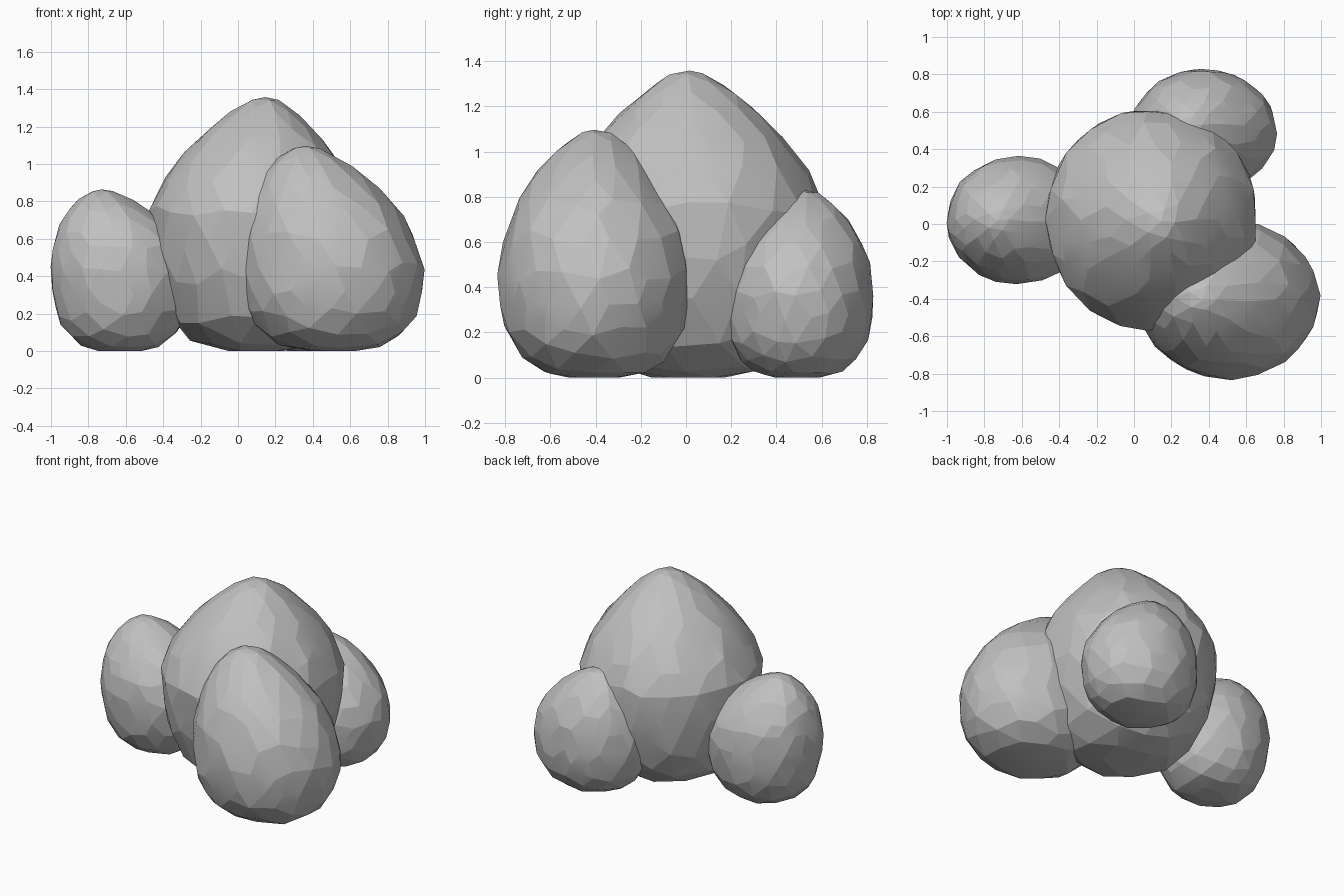
import bpy, bmesh, math, random
from mathutils import Vector

if "Cube" in bpy.data.objects:
    bpy.data.objects.remove(bpy.data.objects["Cube"])

stone = bpy.data.materials.new("stone_grey")
stone.use_nodes = True
GREY = (0.53, 0.53, 0.53, 1)
stone.diffuse_color = GREY
stone.node_tree.nodes["Principled BSDF"].inputs["Base Color"].default_value = GREY

# Boulder outline from the flat base to the blunt peak: (radius, height)
PROFILE = [(0, -1), (.34, -1), (.66, -.91), (.89, -.64), (.98, -.3), (1, .02),
           (.93, .32), (.75, .59), (.48, .82), (.2, .97), (0, 1)]


def outline(t):
    """Radius and height at fraction t along the outline."""
    s = t * (len(PROFILE) - 1)
    i = min(int(s), len(PROFILE) - 2)
    return Vector(PROFILE[i]).lerp(Vector(PROFILE[i + 1]), s - i)


def boulder(name, low, high, peak, height, middle, taper, seed):
    """Faceted boulder filling low..high in plan, leaning to its peak."""
    rng = random.Random(seed)
    centre = (Vector(low) + Vector(high)) / 2
    half = (Vector(high) - Vector(low)) / 2
    bm = bmesh.new()
    bmesh.ops.create_icosphere(bm, subdivisions=3, radius=1)
    for v in bm.verts:
        # Uneven facets
        d = v.co + Vector([rng.uniform(-.05, .05) for _ in range(3)])
        d.normalize()
        r, u = outline(math.acos(max(-1, min(1, -d.z))) / math.pi)
        rise = max(u, 0)
        r *= rng.uniform(.99, 1.015) * (1 - taper * rise)
        angle = math.atan2(d.y, d.x)
        axis = centre.lerp(Vector(peak), rise ** 1.5)
        z = middle * (1 + u) if u < 0 else middle + (height - middle) * u
        v.co = (axis.x + half.x * r * math.cos(angle),
                axis.y + half.y * r * math.sin(angle), z)
    bmesh.ops.recalc_face_normals(bm, faces=bm.faces)
    mesh = bpy.data.meshes.new(name)
    bm.to_mesh(mesh)
    bm.free()
    mesh.materials.append(stone)
    obj = bpy.data.objects.new(name, mesh)
    bpy.context.collection.objects.link(obj)
    bpy.ops.object.select_all(action='DESELECT')
    obj.select_set(True)
    bpy.context.view_layer.objects.active = obj
    bpy.ops.object.shade_smooth_by_angle(angle=math.radians(9))


boulder("main_boulder", (-.48, -.57), (.665, .62), (.14, .01), 1.36, .74, .25, 1)
boulder("front_boulder", (.02, -.83), (.995, .025), (.35, -.4), 1.1, .44, 0, 2)
boulder("right_boulder", (-1, -.325), (-.24, .365), (-.73, .02), .865, .43, 0, 3)
boulder("back_boulder", (-.02, .16), (.765, .83), (.3, .53), .83, .36, 0, 4)
